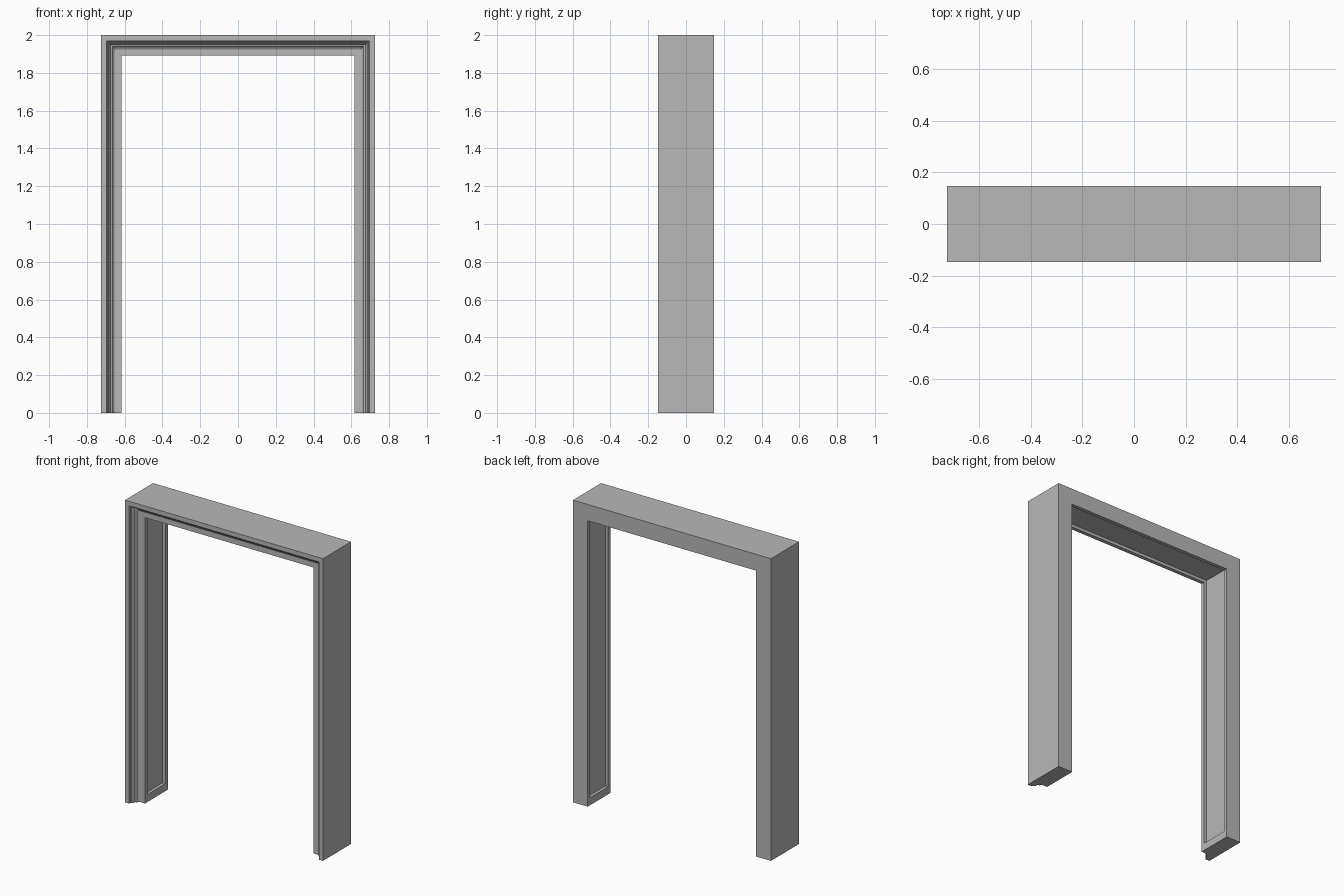
import bpy
import bmesh

if "Cube" in bpy.data.objects:
    bpy.data.objects.remove(bpy.data.objects["Cube"], do_unlink=True)

HALF_W, HEIGHT, HALF_D = 0.725, 2.0, 0.147
TRIM = 0.108          # width of posts and header
RECESS = 0.02         # depth of the sunken lining
BORDER = 0.025        # rim around the sunken lining
FOOT = 0.05           # solid foot below the lining

grey = bpy.data.materials.new("plain grey")
grey.use_nodes = True
grey.diffuse_color = (0.48, 0.48, 0.48, 1)
grey.node_tree.nodes["Principled BSDF"].inputs["Base Color"].default_value = grey.diffuse_color


def make_object(name, bm):
    bmesh.ops.recalc_face_normals(bm, faces=bm.faces)
    mesh = bpy.data.meshes.new(name)
    bm.to_mesh(mesh)
    bm.free()
    mesh.materials.append(grey)
    obj = bpy.data.objects.new(name, mesh)
    bpy.context.collection.objects.link(obj)
    return obj


# Section of the frame: (inset from the outer edge, depth behind the front)
moulding = [(0, 0), (0.03, 0), (0.033, 0.012), (0.04, 0.014), (0.045, 0.022),
            (0.05, 0.036), (0.06, 0.04), (0.065, 0.049), (0.075, 0.055),
            (TRIM, 0.055)]
section = moulding + [(TRIM, 2 * HALF_D), (0, 2 * HALF_D)]

# Sweep the section up one post, across the header and down the other, mitred
bm = bmesh.new()
rings = []
for side, top in ((-1, False), (-1, True), (1, True), (1, False)):
    rings.append([bm.verts.new((side * (HALF_W - inset), depth - HALF_D,
                                HEIGHT - inset if top else 0))
                  for inset, depth in section])
n = len(section)
for a, b in zip(rings, rings[1:]):
    for i in range(n):
        j = (i + 1) % n
        bm.faces.new((a[i], a[j], b[j], b[i]))
bm.faces.new(rings[0])
bm.faces.new(rings[-1])
frame = make_object("door_frame", bm)

# Box that sinks the lining into the inner sides
bm = bmesh.new()
bmesh.ops.create_cube(bm, size=1)
x = HALF_W - TRIM + RECESS
y0, y1 = -HALF_D + 0.055 + BORDER, HALF_D - BORDER
z1 = HEIGHT - TRIM + RECESS
for v in bm.verts:
    v.co = (x if v.co.x > 0 else -x,
            y1 if v.co.y > 0 else y0,
            z1 if v.co.z > 0 else FOOT)
cutter = make_object("lining_cutter", bm)
cutter.hide_render = True

cut = frame.modifiers.new("sunken lining", 'BOOLEAN')
cut.operation = 'DIFFERENCE'
cut.solver = 'EXACT'
cut.object = cutter
bpy.context.view_layer.objects.active = frame
frame.select_set(True)
bpy.ops.object.modifier_apply(modifier=cut.name)
bpy.data.objects.remove(cutter, do_unlink=True)
